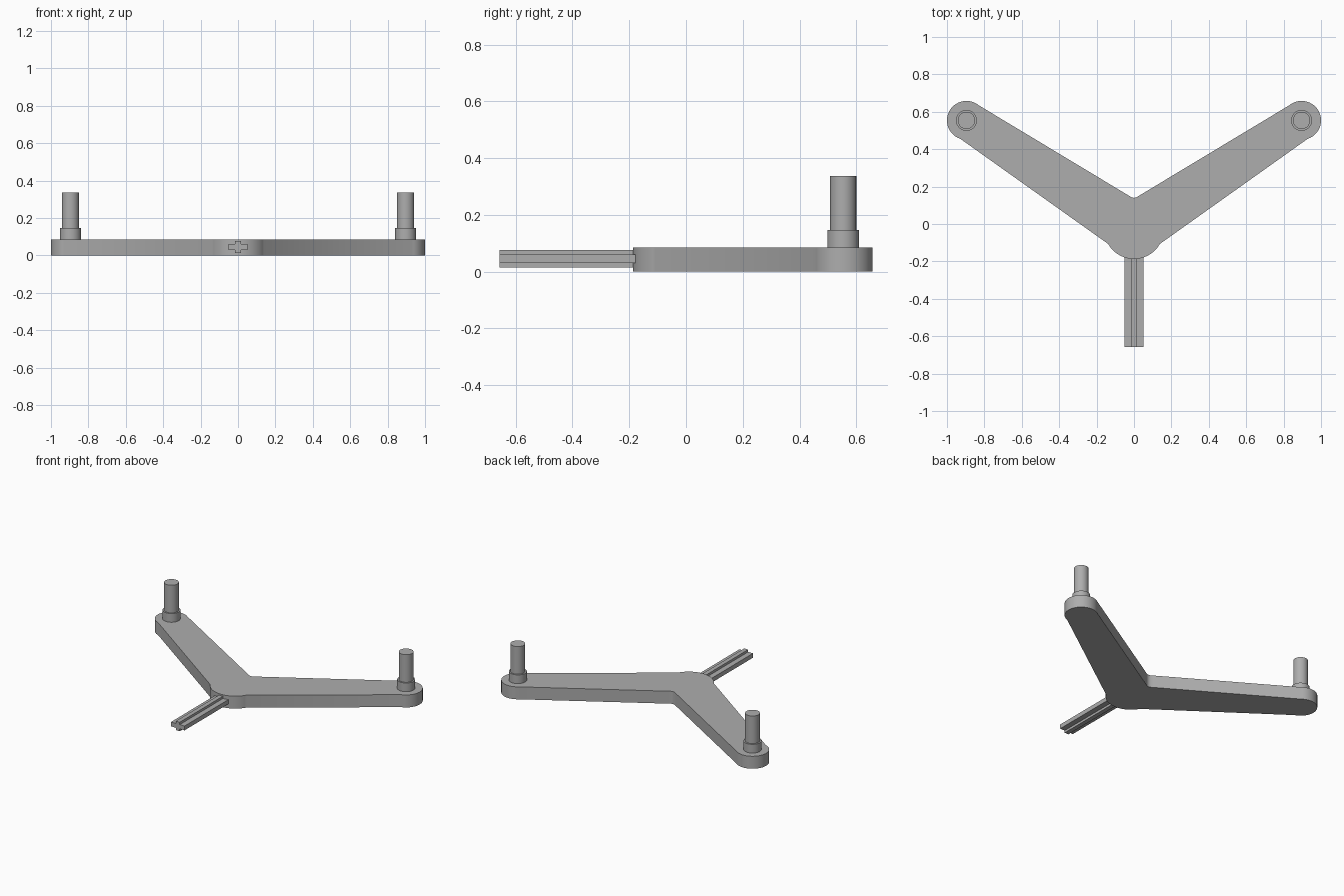
import bpy, bmesh
from math import radians, sin, cos
from mathutils import Matrix

cube = bpy.data.objects.get("Cube")
if cube:
    bpy.data.objects.remove(cube, do_unlink=True)

GREY = (0.42, 0.42, 0.42, 1)
grey = bpy.data.materials.new("plain grey")
grey.use_nodes = True
grey.diffuse_color = GREY
grey.node_tree.nodes["Principled BSDF"].inputs["Base Color"].default_value = GREY

PIN_X, PIN_Y, END_R = 0.896, 0.554, 0.104
HUB_Y, HUB_R = -0.028, 0.159
PLATE_H = 0.086


def arc(cx, cy, r, start, end, steps):
    angles = [radians(start + (end - start) * i / steps) for i in range(steps + 1)]
    return [(cx + r * cos(a), cy + r * sin(a)) for a in angles]


def extrude(name, outline, depth, matrix=Matrix()):
    """Extrude a flat outline along its own z, then place it."""
    bm = bmesh.new()
    face = bm.faces.new([bm.verts.new((x, y, 0)) for x, y in outline])
    top = bmesh.ops.extrude_face_region(bm, geom=[face])
    verts = [v for v in top["geom"] if isinstance(v, bmesh.types.BMVert)]
    bmesh.ops.translate(bm, verts=verts, vec=(0, 0, depth))
    bm.transform(matrix)
    bmesh.ops.recalc_face_normals(bm, faces=bm.faces)
    mesh = bpy.data.meshes.new(name)
    bm.to_mesh(mesh)
    bm.free()
    mesh.materials.append(grey)
    obj = bpy.data.objects.new(name, mesh)
    bpy.context.collection.objects.link(obj)
    bpy.ops.object.select_all(action="DESELECT")
    obj.select_set(True)
    bpy.context.view_layer.objects.active = obj
    bpy.ops.object.shade_smooth_by_angle(angle=radians(25))
    return obj


# V-shaped plate: half outline, mirrored
half = arc(0, HUB_Y, HUB_R, -90, -25, 14)[1:]
half = [p for p in half if p[0] < 0.144]
half += arc(PIN_X, PIN_Y, END_R, -72, 129, 32)
half += [(0.03, 0.153), (0.014, 0.143)]
outline = [(0, HUB_Y - HUB_R)] + half + [(0, 0.14)]
outline += [(-x, y) for x, y in reversed(half)]
extrude("arm_plate", outline, PLATE_H)

# Stepped pin on each arm end
for side, sx in (("left", 1), ("right", -1)):
    for part, r, z0, z1 in (("pin_collar", 0.056, PLATE_H, 0.146),
                            ("pin", 0.046, 0.146, 0.337)):
        extrude(f"{side}_{part}", arc(0, 0, r, 0, 352.5, 47), z1 - z0,
                Matrix.Translation((sx * PIN_X, PIN_Y, z0)))

# Cross-section axle running forward from the hub
w, h, t = 0.052, 0.031, 0.015
quarter = [(w, t), (t, t), (t, h)]
cross = quarter + [(-x, y) for x, y in reversed(quarter)]
cross += [(-x, -y) for x, y in cross]
extrude("cross_axle", cross, 0.507,
        Matrix.Translation((0, -0.15, 0.045)) @ Matrix.Rotation(radians(90), 4, "X"))
